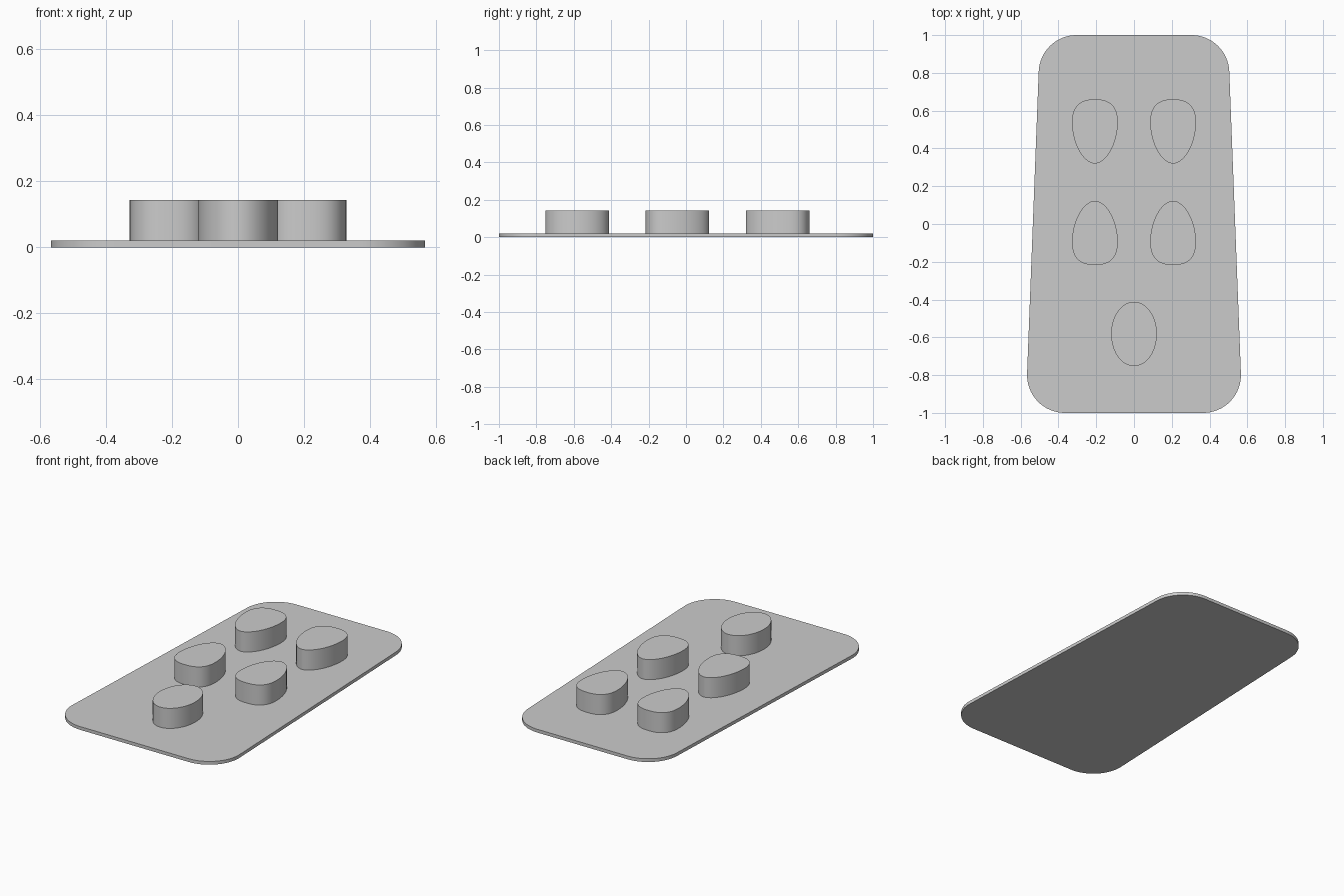
import bpy, bmesh, math
from mathutils import Vector

if "Cube" in bpy.data.objects:
    bpy.data.objects.remove(bpy.data.objects["Cube"])

grey = bpy.data.materials.new("light grey")
grey.diffuse_color = (0.6, 0.6, 0.6, 1)
grey.use_nodes = True
grey.node_tree.nodes["Principled BSDF"].inputs["Base Color"].default_value = grey.diffuse_color


def prism(name, outline, z0, z1):
    """Extrude a counter-clockwise outline from z0 to z1."""
    bm = bmesh.new()
    face = bm.faces.new([bm.verts.new((x, y, z0)) for x, y in outline])
    res = bmesh.ops.extrude_face_region(bm, geom=[face], use_keep_orig=True)
    top = [g for g in res["geom"] if isinstance(g, bmesh.types.BMVert)]
    bmesh.ops.translate(bm, verts=top, vec=(0, 0, z1 - z0))
    bmesh.ops.recalc_face_normals(bm, faces=bm.faces)
    mesh = bpy.data.meshes.new(name)
    bm.to_mesh(mesh)
    bm.free()
    ob = bpy.data.objects.new(name, mesh)
    bpy.context.collection.objects.link(ob)
    mesh.materials.append(grey)
    bpy.ops.object.select_all(action='DESELECT')
    ob.select_set(True)
    bpy.context.view_layer.objects.active = ob
    bpy.ops.object.shade_smooth_by_angle(angle=math.radians(30))
    return ob


def rounded(corners, r, steps=16):
    """Fillet every corner of a counter-clockwise polygon."""
    pts = []
    for i, c in enumerate(corners):
        c = Vector(c)
        a = (Vector(corners[i - 1]) - c).normalized()
        b = (Vector(corners[(i + 1) % len(corners)]) - c).normalized()
        half = a.angle(b) / 2
        centre = c + (a + b).normalized() * r / math.sin(half)
        start = c + a * r / math.tan(half) - centre
        sweep = math.pi - 2 * half
        for k in range(steps + 1):
            t = sweep * k / steps
            pts.append((centre.x + start.x * math.cos(t) - start.y * math.sin(t),
                        centre.y + start.x * math.sin(t) + start.y * math.cos(t)))
    return pts


def egg(cx, cy, rx, up, down, n_up=2.0, n_down=2.0, steps=96):
    """Oval with its own height and squareness above and below its widest line."""
    pts = []
    for k in range(steps):
        t = 2 * math.pi * k / steps
        c, s = math.cos(t), math.sin(t)
        ry, n = (up, n_up) if s >= 0 else (down, n_down)
        pts.append((cx + rx * math.copysign(abs(c) ** (2 / n), c),
                    cy + ry * math.copysign(abs(s) ** (2 / n), s)))
    return pts


# Tapered base plate
prism("base_plate", rounded([(-0.574, -1), (0.574, -1), (0.497, 1), (-0.497, 1)], 0.2), 0, 0.02)

# Raised buttons: two mirrored pairs and a single oval
Z0, Z1 = 0.02, 0.143
for side, sx in (("left", -1), ("right", 1)):
    x = 0.207 * sx
    prism("upper_button_" + side, egg(x, 0.535, 0.121, 0.125, 0.215, 2.5, 1.85), Z0, Z1)
    prism("middle_button_" + side, egg(x, -0.092, 0.121, 0.215, 0.125, 1.85, 2.5), Z0, Z1)
prism("lower_button", egg(0, -0.582, 0.121, 0.17, 0.17), Z0, Z1)
